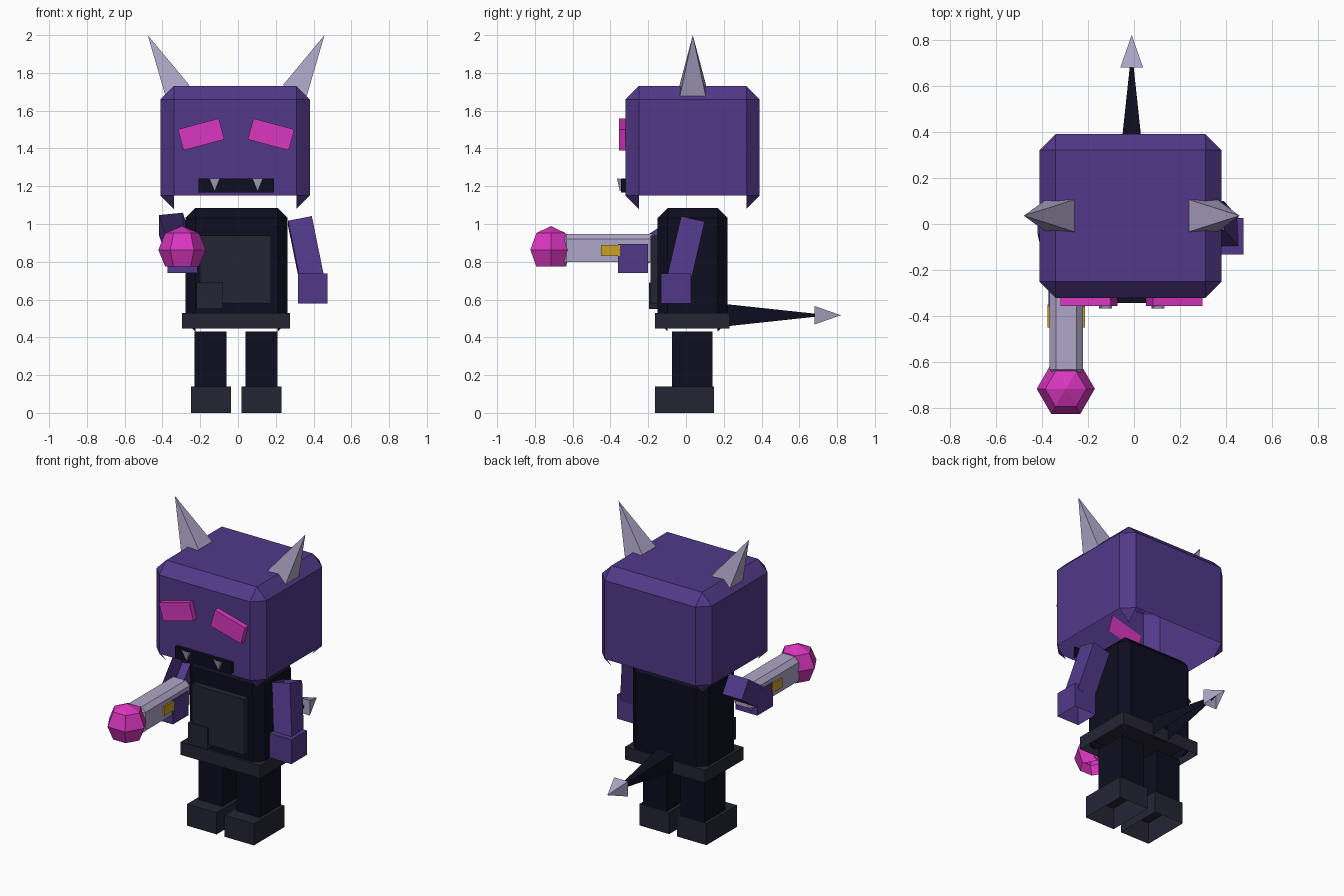
import bpy, bmesh, math
from mathutils import Matrix, Vector

cube = bpy.data.objects.get("Cube")
if cube:
    bpy.data.objects.remove(cube, do_unlink=True)

CX = -0.01  # symmetry line of the figure


def material(name, r, g, b):
    m = bpy.data.materials.new(name)
    m.use_nodes = True
    m.diffuse_color = (r, g, b, 1)
    m.node_tree.nodes["Principled BSDF"].inputs["Base Color"].default_value = (r, g, b, 1)
    return m


purple = material("purple", 0.083, 0.04, 0.25)
magenta = material("magenta", 0.70, 0.037, 0.53)
grey = material("pale grey", 0.42, 0.38, 0.57)
navy = material("dark navy", 0.004, 0.004, 0.014)
charcoal = material("charcoal", 0.018, 0.018, 0.036)
gold = material("gold", 0.58, 0.36, 0.02)


def finish(name, bm, mat):
    # Every part is an open shell: faces pointing down are left out
    bmesh.ops.recalc_face_normals(bm, faces=bm.faces)
    bm.normal_update()
    down = [f for f in bm.faces if f.normal.z < -0.62]
    bmesh.ops.delete(bm, geom=down, context="FACES")
    mesh = bpy.data.meshes.new(name)
    bm.to_mesh(mesh)
    bm.free()
    mesh.materials.append(mat)
    obj = bpy.data.objects.new(name, mesh)
    bpy.context.collection.objects.link(obj)
    return obj


def block(name, x, y, z, mat, bevel=0, roll=0):
    """Box from (min, max) ranges, optionally chamfered and rolled about y."""
    bm = bmesh.new()
    bmesh.ops.create_cube(bm, size=1)
    size = [r[1] - r[0] for r in (x, y, z)]
    mid = [(r[0] + r[1]) / 2 for r in (x, y, z)]
    bmesh.ops.scale(bm, vec=size, verts=bm.verts)
    if bevel:
        bmesh.ops.bevel(bm, geom=list(bm.edges), offset=bevel, segments=1,
                        profile=0.5, affect="EDGES")
    bm.transform(Matrix.Translation(mid) @ Matrix.Rotation(roll, 4, "Y"))
    return finish(name, bm, mat)


def frame(start, end):
    """Matrix at start with z toward end and x kept near the world x axis."""
    z = (Vector(end) - Vector(start)).normalized()
    x = (Vector((1, 0, 0)) - z * z.x).normalized()
    m = Matrix((x, z.cross(x), z)).transposed().to_4x4()
    return Matrix.Translation(start) @ m


def limb(name, start, end, width, mat):
    bm = bmesh.new()
    bmesh.ops.create_cube(bm, size=1)
    length = (Vector(end) - Vector(start)).length
    bmesh.ops.translate(bm, vec=(0, 0, 0.5), verts=bm.verts)
    bmesh.ops.scale(bm, vec=(width, width, length), verts=bm.verts)
    bm.transform(frame(start, end))
    return finish(name, bm, mat)


def spike(name, base, tip, half, mat):
    """Square pyramid from base centre to tip."""
    bm = bmesh.new()
    length = (Vector(tip) - Vector(base)).length
    bmesh.ops.create_cone(bm, cap_ends=True, segments=4, radius1=half * math.sqrt(2),
                          radius2=0, depth=length)
    bmesh.ops.remove_doubles(bm, verts=bm.verts, dist=0.0001)
    bm.transform(frame(base, tip) @ Matrix.Translation((0, 0, length / 2))
                 @ Matrix.Rotation(math.pi / 4, 4, "Z"))
    return finish(name, bm, mat)


# Head and face
block("head", (CX - 0.4, CX + 0.39), (-0.32, 0.39), (1.08, 1.73), purple, 0.07)
block("mouth", (-0.21, 0.19), (-0.343, -0.31), (1.167, 1.24), navy)

# Torso
block("torso", (-0.278, 0.262), (-0.15, 0.22), (0.43, 1.085), navy, 0.053)
block("belt", (-0.296, 0.275), (-0.165, 0.23), (0.447, 0.53), charcoal)
block("chest_plate", (-0.2, 0.175), (-0.188, -0.14), (0.58, 0.94), charcoal)
block("pocket", (-0.22, -0.08), (-0.197, -0.14), (0.55, 0.69), charcoal)

# Mirrored parts: horns, eyes, fangs, legs and boots
for side, s in (("left", 1), ("right", -1)):
    spike(side + "_horn", (CX + s * 0.31, 0.036, 1.703), (CX + s * 0.468, 0.036, 2.0), 0.07, grey)
    ex = CX + s * 0.185
    block(side + "_eye", (ex - 0.112, ex + 0.112), (-0.355, -0.315), (1.417, 1.532),
          magenta, roll=s * math.radians(15))
    fx = CX + s * 0.114
    spike(side + "_fang", (fx, -0.338, 1.237), (fx, -0.35, 1.172), 0.028, grey)
    lx = CX + s * 0.135
    block(side + "_leg", (lx - 0.085, lx + 0.085), (-0.075, 0.14), (0.14, 0.43), navy)
    bx = CX + s * 0.134
    block(side + "_boot", (bx - 0.106, bx + 0.106), (-0.165, 0.147), (0, 0.14), charcoal)

# Arms and hands
limb("left_arm", (0.328, 0.034, 1.015), (0.39, -0.037, 0.71), 0.128, purple)
block("left_hand", (0.317, 0.475), (-0.132, 0.026), (0.58, 0.738), purple)
limb("right_arm", (-0.355, 0.0, 1.0), (-0.30, -0.25, 0.835), 0.128, purple)
block("right_hand", (-0.372, -0.214), (-0.36, -0.2), (0.74, 0.895), purple)

# Sceptre held forward in the right hand
block("sceptre_shaft", (-0.367, -0.222), (-0.66, -0.15), (0.772, 0.948), grey, 0.028)
block("sceptre_band", (-0.376, -0.213), (-0.45, -0.35), (0.83, 0.89), gold)
bm = bmesh.new()
bmesh.ops.create_uvsphere(bm, u_segments=6, v_segments=4, radius=0.126)
if max(v.co.x for v in bm.verts) < 0.12:
    bm.transform(Matrix.Rotation(math.pi / 6, 4, "Z"))
bm.transform(Matrix.Translation((-0.296, -0.715, 0.863)))
finish("sceptre_gem", bm, magenta)

# Tail
spike("tail", (CX, 0.2, 0.517), (CX, 0.76, 0.517), 0.06, navy)
spike("tail_tip", (CX, 0.68, 0.517), (CX, 0.82, 0.517), 0.049, grey)
